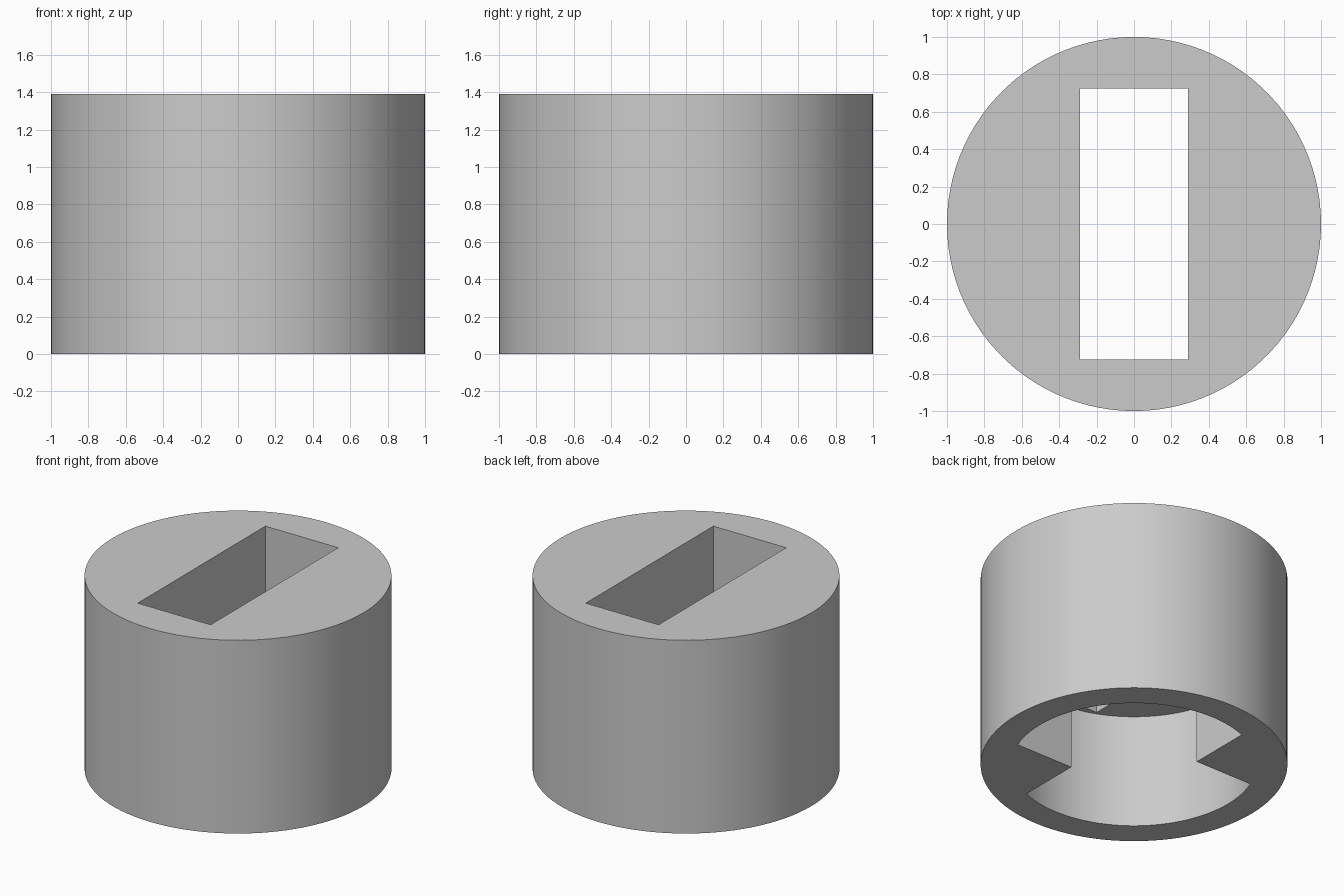
import bpy, bmesh
from math import sin, cos, pi, asin

RADIUS, HEIGHT = 1.0, 1.39
SLOT_X, SLOT_Y = 0.29, 0.725          # half sizes of the slot
CAVITY_R, CAVITY_TOP = 0.80, 0.82

cube = bpy.data.objects.get("Cube")
if cube:
    bpy.data.objects.remove(cube, do_unlink=True)

grey = bpy.data.materials.new("plain_grey")
grey.use_nodes = True
colour = (0.6, 0.6, 0.6, 1)
grey.diffuse_color = colour
grey.node_tree.nodes["Principled BSDF"].inputs["Base Color"].default_value = colour


def arc(radius, start, end, steps):
    """Points on a circle from start to end, both included."""
    angles = [start + (end - start) * i / steps for i in range(steps + 1)]
    return [(radius * cos(a), radius * sin(a)) for a in angles]


def prism(name, outline, bottom, top):
    """Extrude a flat outline upwards into a solid."""
    bm = bmesh.new()
    base = bm.faces.new([bm.verts.new((x, y, bottom)) for x, y in outline])
    out = bmesh.ops.extrude_face_region(bm, geom=[base])
    raised = [g for g in out["geom"] if isinstance(g, bmesh.types.BMVert)]
    bmesh.ops.translate(bm, verts=raised, vec=(0, 0, top - bottom))
    bmesh.ops.recalc_face_normals(bm, faces=bm.faces)
    mesh = bpy.data.meshes.new(name)
    bm.to_mesh(mesh)
    bm.free()
    mesh.materials.append(grey)
    obj = bpy.data.objects.new(name, mesh)
    bpy.context.collection.objects.link(obj)
    return obj


def cut(target, cutter):
    """Subtract the cutter, then discard it."""
    mod = target.modifiers.new("cut", "BOOLEAN")
    mod.operation, mod.solver, mod.object = "DIFFERENCE", "EXACT", cutter
    cutter.hide_render = True
    bpy.context.view_layer.objects.active = target
    bpy.ops.object.modifier_apply(modifier=mod.name)
    bpy.data.objects.remove(cutter, do_unlink=True)


# Round body
body = prism("socket_body", arc(RADIUS, 0, 2 * pi, 100)[:-1], 0, HEIGHT)

# Lower cavity: a round chamber with two square-cornered stops left standing
spread = asin(SLOT_X / CAVITY_R)
half = arc(CAVITY_R, -spread, pi / 2 + spread, 38) + [(-SLOT_X, SLOT_X)]
cavity = prism("cavity_cutter", half + [(-x, -y) for x, y in half], -0.2, CAVITY_TOP)
cut(body, cavity)

# Rectangular slot through the roof
corners = [(-SLOT_X, -SLOT_Y), (SLOT_X, -SLOT_Y), (SLOT_X, SLOT_Y), (-SLOT_X, SLOT_Y)]
cut(body, prism("slot_cutter", corners, 0.4, HEIGHT + 0.2))

# Soften the curved walls, keep the corners crisp
bpy.ops.object.select_all(action="DESELECT")
body.select_set(True)
bpy.context.view_layer.objects.active = body
bpy.ops.object.shade_smooth_by_angle(angle=pi / 6)
